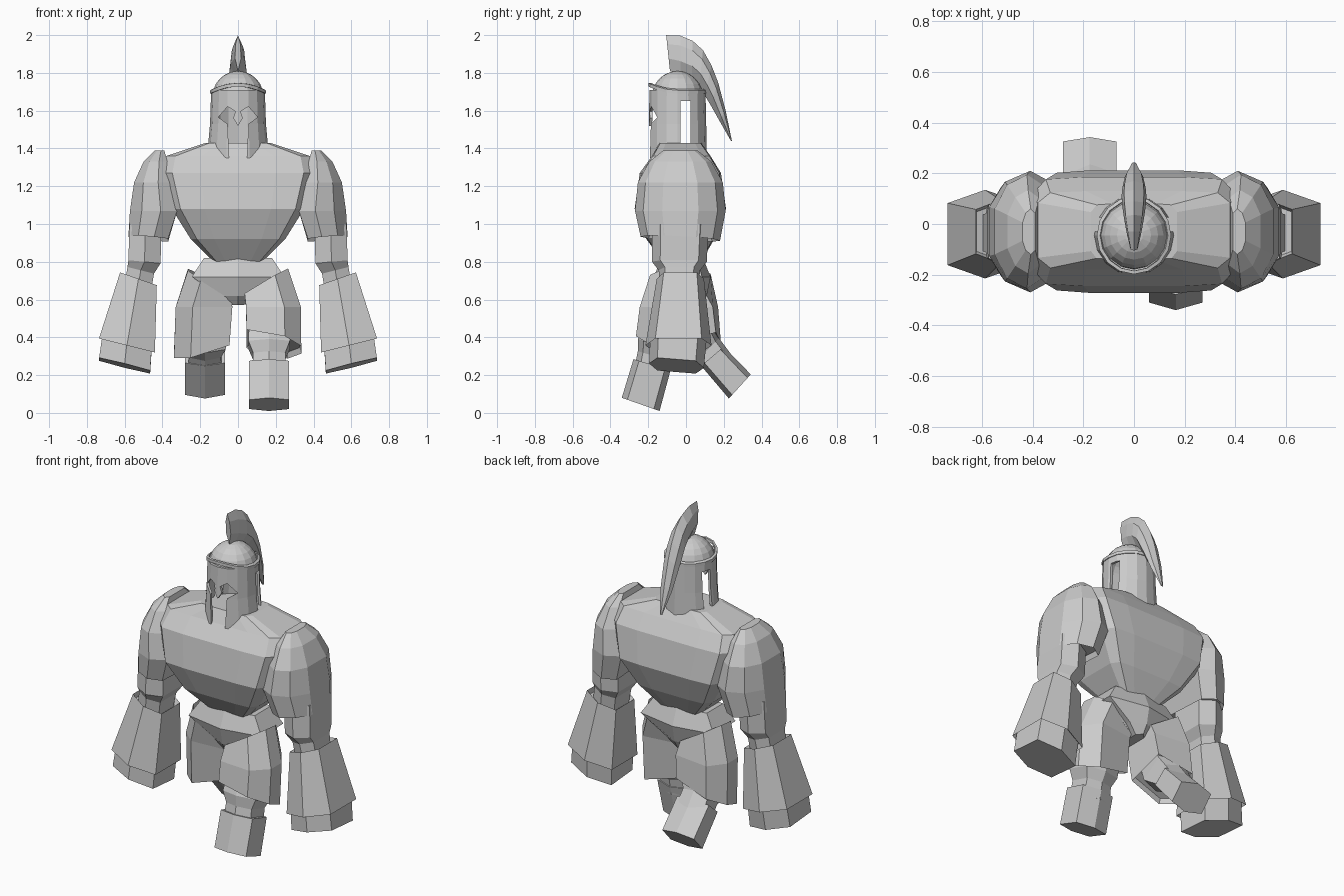
import bpy, bmesh, math
from mathutils import Vector

cube = bpy.data.objects.get("Cube")
if cube:
    bpy.data.objects.remove(cube, do_unlink=True)

stone = bpy.data.materials.new("light grey stone")
stone.use_nodes = True
stone.diffuse_color = (0.6, 0.6, 0.6, 1)
stone.node_tree.nodes["Principled BSDF"].inputs["Base Color"].default_value = (0.6, 0.6, 0.6, 1)

# Unit cross-sections, drawn around the vertical axis
HEX = [(1, -.7), (1, .7), (0, 1), (-1, .7), (-1, -.7), (0, -1)]
CHEST = [(1, -.7), (1, .7), (.87, .96), (.5, 1), (-.5, 1), (-.87, .96),
         (-1, .7), (-1, -.7), (-.87, -.96), (-.5, -1), (.5, -1), (.87, -.96)]
SHOULDER = [(1, -.4), (1, .4), (.5, .82), (-.3, 1), (-1, .8), (-1, -.8), (-.3, -1), (.5, -.82)]
THIGH = [(1, -.4), (1, .3), (.5, 1), (-1, .8), (-1, -.9), (.4, -1)]
ROUND = [(math.cos(i * math.tau / 16), math.sin(i * math.tau / 16)) for i in range(16)]


def finish(name, bm):
    bmesh.ops.recalc_face_normals(bm, faces=bm.faces[:])
    mesh = bpy.data.meshes.new(name)
    bm.to_mesh(mesh)
    bm.free()
    mesh.materials.append(stone)
    ob = bpy.data.objects.new(name, mesh)
    bpy.context.collection.objects.link(ob)
    return ob


def skin(bm, rings):
    for a, b in zip(rings, rings[1:]):
        n = len(a)
        for i in range(n):
            j = (i + 1) % n
            bm.faces.new((a[i], a[j], b[j], b[i]))


def tube(name, shape, stations, side=1, caps=True, hollow=()):
    """Loft stations (x, y, z, half width, half depth, x slope, y slope), top first.
    hollow lists the end caps (0 top, 1 bottom) that get a rim and a recess."""
    bm = bmesh.new()
    rings = []
    for x, y, z, w, d, *tilt in stations:
        sx, sy = tilt or (0, 0)
        rings.append([bm.verts.new((side * (x + u * w), y + v * d, z + sx * u * w + sy * v * d))
                      for u, v in shape])
    skin(bm, rings)
    if caps:
        ends = [bm.faces.new(rings[0]), bm.faces.new(rings[-1])]
        bmesh.ops.recalc_face_normals(bm, faces=bm.faces[:])
        for k in hollow:
            cap = ends[k]
            push = cap.normal.copy() * -0.03
            bmesh.ops.inset_individual(bm, faces=[cap], thickness=0.016)
            bmesh.ops.translate(bm, verts=cap.verts[:], vec=push)
    return finish(name, bm)


def prism(name, outline, axis, lo, hi):
    """Extrude a 2D outline (a, z) along x or y."""
    bm = bmesh.new()
    rings = [[bm.verts.new((a, t, z) if axis == "y" else (t, a, z)) for a, z in outline]
             for t in (lo, hi)]
    skin(bm, rings)
    for r in rings:
        bm.faces.new(r)
    return finish(name, bm)


def thicken(ob, amount):
    mod = ob.modifiers.new("thickness", "SOLIDIFY")
    mod.thickness = amount
    mod.offset = -1


# Torso and hips
tube("torso", CHEST, [
    (0, -.03, 1.43, .17, .11), (0, -.025, 1.36, .38, .155), (0, -.03, 1.27, .40, .215),
    (0, -.03, 1.08, .35, .242), (0, -.03, .92, .25, .18), (0, -.02, .80, .13, .10)])
tube("hips", HEX, [
    (0, -.02, .82, .18, .11), (0, -.02, .72, .245, .15),
    (0, -.02, .62, .09, .13), (0, -.02, .57, .03, .10)])

# Arms
for side, label in ((1, "left"), (-1, "right")):
    tube(label + "_shoulder_plate", SHOULDER, [
        (.415, -.03, 1.39, .025, .09), (.437, -.03, 1.33, .063, .165),
        (.452, -.03, 1.22, .098, .225), (.447, -.03, 1.07, .125, .24),
        (.475, -.03, .925, .105, .21, .1, -.05)], side, hollow=(1,))
    tube(label + "_upper_arm", HEX, [
        (.49, -.03, 1.0, .085, .15), (.495, -.035, .80, .085, .145, .1, 0),
        (.515, -.035, .755, .07, .11, .25, 0), (.53, -.035, .66, .07, .10, .25, 0)], side)
    tube(label + "_gauntlet", HEX, [
        (.527, -.03, .71, .097, .125, .35, 0), (.588, -.04, .357, .148, .175, .25, 0)],
        side, hollow=(0, 1))
    tube(label + "_fist", HEX, [
        (.585, -.04, .40, .13, .15, .25, 0), (.60, -.05, .25, .135, .145, .25, -.08)], side)

# Leading leg
tube("left_thigh_plate", THIGH, [
    (.15, -.06, .69, .115, .13, .6, -.1), (.188, -.10, .56, .145, .145),
    (.19, -.12, .36, .145, .145, -.2, -.4)], hollow=(0, 1))
tube("left_shin", HEX, [
    (.16, -.10, .50, .10, .10), (.165, -.15, .36, .11, .105, 0, -.3),
    (.165, -.165, .30, .085, .09, 0, -.3), (.165, -.185, .20, .09, .09, 0, -.3)])
tube("left_foot", HEX, [
    (.165, -.18, .255, .106, .098, 0, -.3), (.165, -.24, .045, .106, .10, 0, -.35)])

# Trailing leg, bent at the knee
tube("right_thigh_plate", THIGH, [
    (.15, 0, .69, .115, .13, .6, .1), (.18, .03, .56, .15, .14),
    (.192, .05, .35, .147, .135, -.3, .3)], -1, hollow=(0, 1))
tube("right_shin", HEX, [
    (.16, .03, .50, .10, .10), (.175, .07, .38, .11, .09, 0, .7),
    (.175, .115, .335, .085, .06, 0, 1), (.175, .18, .26, .09, .055, 0, 1)], -1)
tube("right_foot", HEX, [
    (.175, .14, .30, .106, .06, 0, .85), (.175, .285, .14, .106, .058, 0, 1.1)], -1)

# Helmet shell, open below, with face and side openings
helmet = tube("helmet", ROUND, [
    (0, -.045, 1.71, .142, .148), (0, -.045, 1.53, .148, .152),
    (0, -.045, 1.365, .163, .155, 0, .1)], caps=False)
thicken(helmet, 0.015)
face_half = [(.025, 1.56), (.014, 1.595), (.055, 1.622), (.104, 1.565), (.055, 1.53), (.045, 1.3)]
face = [(0, 1.52)] + face_half + [(-x, z) for x, z in reversed(face_half)]
slot = [(-.03, 1.3), (.025, 1.3), (.025, 1.65), (-.03, 1.65)]
cutters = [prism("face_cutter", face, "y", -.4, -.09), prism("slot_cutter", slot, "x", -.4, .4)]
for cutter in cutters:
    cutter.hide_render = True
    cutter.display_type = "WIRE"
    cut = helmet.modifiers.new(cutter.name, "BOOLEAN")
    cut.operation = "DIFFERENCE"
    cut.solver = "EXACT"
    cut.object = cutter
    cutter.hide_set(True)

# Helmet brow band, rising to a point in front
brow = tube("brow_band", ROUND, [
    (0, -.045, 1.715, .134, .14), (0, -.045, 1.708, .147, .153), (0, -.045, 1.69, .147, .153)],
    caps=False)
for v in brow.data.vertices:
    v.co.z += 0.038 * max(0, (-.045 - v.co.y) / .153) ** 2
thicken(brow, 0.01)

# Helmet dome
bm = bmesh.new()
bmesh.ops.create_uvsphere(bm, u_segments=16, v_segments=12, radius=0.135)
bmesh.ops.delete(bm, geom=[v for v in bm.verts if v.co.z < -.01], context="VERTS")
bmesh.ops.translate(bm, verts=bm.verts[:], vec=Vector((0, -.045, 1.675)))
finish("helmet_dome", bm)

# Crest: lens-shaped sections given by inner (y, z), outer (y, z) and half width
crest = [((-.085, 1.81), (-.105, 2.0), .016), ((-.03, 1.79), (-.03, 1.997), .03),
         ((.03, 1.765), (.035, 1.97), .041), ((.07, 1.73), (.09, 1.92), .047),
         ((.10, 1.68), (.135, 1.84), .049), ((.13, 1.63), (.17, 1.75), .046),
         ((.175, 1.55), (.21, 1.60), .036), ((.238, 1.44), (.243, 1.44), .008)]
bm = bmesh.new()
rings = []
for inner, outer, w in crest:
    a, b = Vector((0, *inner)), Vector((0, *outer))
    out = Vector((w, 0, 0))
    low, high = a.lerp(b, .35), a.lerp(b, .75)
    rings.append([bm.verts.new(p) for p in
                  (a, low + out, high + out * .8, b, high - out * .8, low - out)])
skin(bm, rings)
bm.faces.new(rings[0])
bm.faces.new(rings[-1])
finish("helmet_crest", bm)
